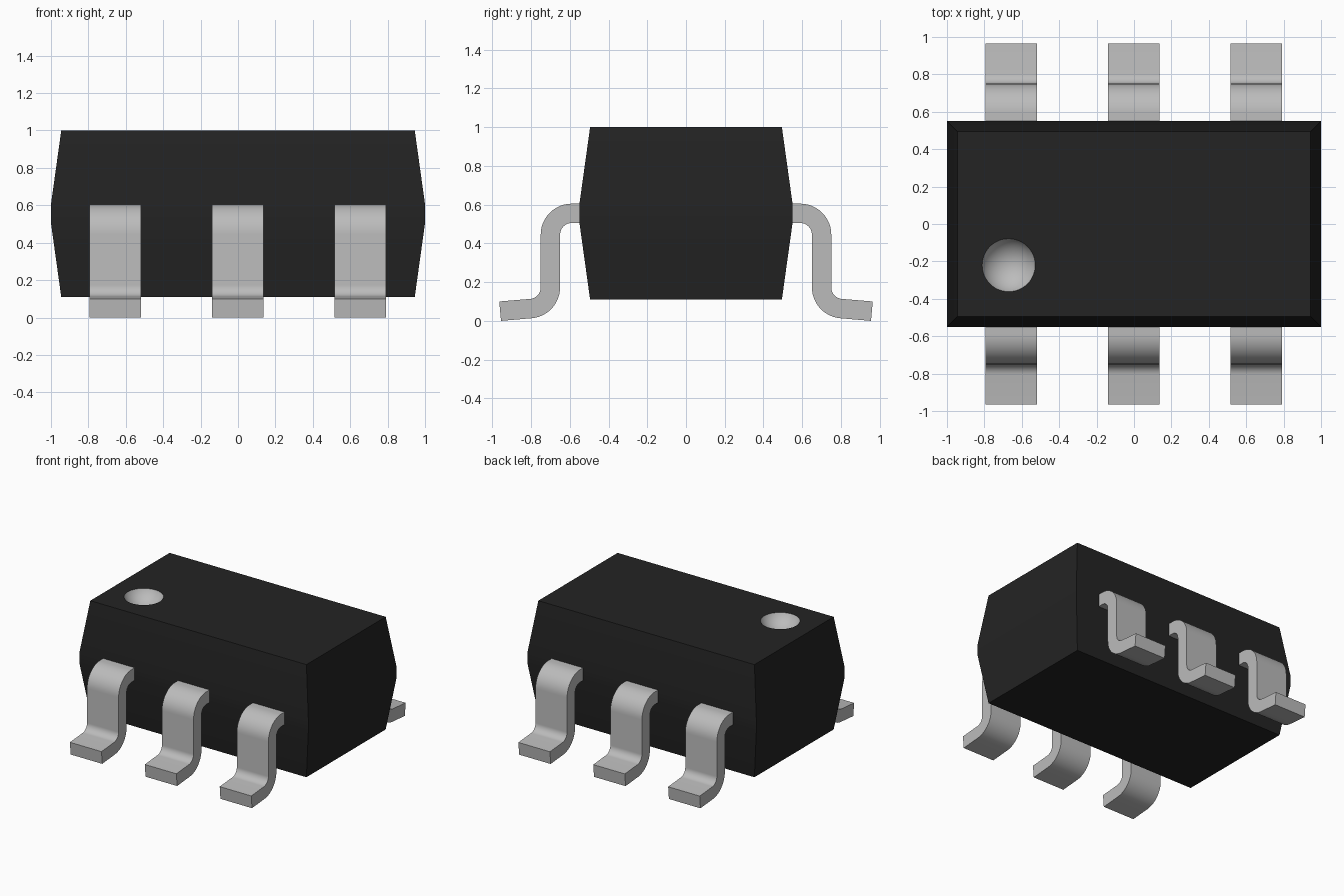
import bpy, bmesh, math

cube = bpy.data.objects.get("Cube")
if cube:
    bpy.data.objects.remove(cube, do_unlink=True)


def material(name, value, roughness):
    m = bpy.data.materials.new(name)
    m.use_nodes = True
    m.diffuse_color = (value, value, value, 1)
    shader = m.node_tree.nodes["Principled BSDF"]
    shader.inputs["Base Color"].default_value = (value, value, value, 1)
    shader.inputs["Roughness"].default_value = roughness
    return m


BLACK = material("black plastic", 0.017, 0.6)
GREY = material("light grey metal", 0.5, 0.5)


def add_object(name, bm, *mats):
    bmesh.ops.recalc_face_normals(bm, faces=bm.faces[:])
    mesh = bpy.data.meshes.new(name)
    bm.to_mesh(mesh)
    bm.free()
    obj = bpy.data.objects.new(name, mesh)
    bpy.context.collection.objects.link(obj)
    for m in mats:
        mesh.materials.append(m)
    return obj


def activate(obj):
    bpy.ops.object.select_all(action='DESELECT')
    obj.select_set(True)
    bpy.context.view_layer.objects.active = obj


# Body: rectangular sections stacked upwards, widest at a narrow waist band
bm = bmesh.new()
rings = []
for hx, hy, z in [(0.945, 0.495, 0.11), (1.0, 0.55, 0.505),
                  (1.0, 0.55, 0.605), (0.945, 0.495, 1.0)]:
    rings.append([bm.verts.new((sx * hx, sy * hy, z))
                  for sx, sy in [(-1, -1), (1, -1), (1, 1), (-1, 1)]])
for low, high in zip(rings, rings[1:]):
    for i in range(4):
        j = (i + 1) % 4
        bm.faces.new((low[i], low[j], high[j], high[i]))
bm.faces.new(rings[0][::-1])
bm.faces.new(rings[-1])
body = add_object("body", bm, BLACK, GREY)

# Round marker dimple cut into the top
DX, DY, DR, DEPTH = -0.67, -0.22, 0.142, 0.09
radius = (DR ** 2 + DEPTH ** 2) / (2 * DEPTH)
bm = bmesh.new()
bmesh.ops.create_uvsphere(bm, u_segments=48, v_segments=32, radius=radius)
bmesh.ops.translate(bm, verts=bm.verts[:], vec=(DX, DY, 1.0 - DEPTH + radius))
cutter = add_object("dimple_cutter", bm, GREY)
cutter.hide_render = True
cut = body.modifiers.new("dimple", 'BOOLEAN')
cut.operation = 'DIFFERENCE'
cut.solver = 'EXACT'
cut.object = cutter
activate(body)
bpy.ops.object.modifier_apply(modifier=cut.name)
bpy.data.objects.remove(cutter, do_unlink=True)
for f in body.data.polygons:
    c = f.center
    in_dimple = c.z < 0.9999 and math.hypot(c.x - DX, c.y - DY) < DR and c.z > 0.85
    f.material_index = 1 if in_dimple else 0
    f.use_smooth = in_dimple
body.data.set_sharp_from_angle(angle=math.radians(25))


# Gull-wing lead: side profile in (y, z), extruded along x
def arc(cy, cz, r, start, end, n=12):
    return [(cy + r * math.cos(math.radians(start + (end - start) * i / n)),
             cz + r * math.sin(math.radians(start + (end - start) * i / n)))
            for i in range(n + 1)]


UPPER, LOWER = (0.59, 0.445), (0.81, 0.173)
outer = ([(0.5, 0.605)] + arc(*UPPER, 0.16, 90, 0)
         + arc(*LOWER, 0.06, 180, 265) + [(0.964, 0.1)])
inner = ([(0.5, 0.505)] + arc(*UPPER, 0.06, 90, 0)
         + arc(*LOWER, 0.16, 180, 265) + [(0.955, 0.0)])
HALF_WIDTH = 0.138


def lead(name, x, side):
    bm = bmesh.new()
    rows = []
    for (oy, oz), (iy, iz) in zip(outer, inner):
        rows.append([bm.verts.new((x + dx, side * y, z)) for dx, y, z in
                     [(-HALF_WIDTH, oy, oz), (HALF_WIDTH, oy, oz),
                      (HALF_WIDTH, iy, iz), (-HALF_WIDTH, iy, iz)]])
    for a, b in zip(rows, rows[1:]):
        for i in range(4):
            j = (i + 1) % 4
            bm.faces.new((a[i], a[j], b[j], b[i]))
    bm.faces.new(rows[0])
    bm.faces.new(rows[-1][::-1])
    obj = add_object(name, bm, GREY)
    activate(obj)
    bpy.ops.object.shade_smooth_by_angle(angle=math.radians(30))


for side, row in [(-1, "front"), (1, "back")]:
    for x, place in [(-0.657, "right"), (-0.002, "middle"), (0.653, "left")]:
        lead(f"{row}_lead_{place}", x, side)
